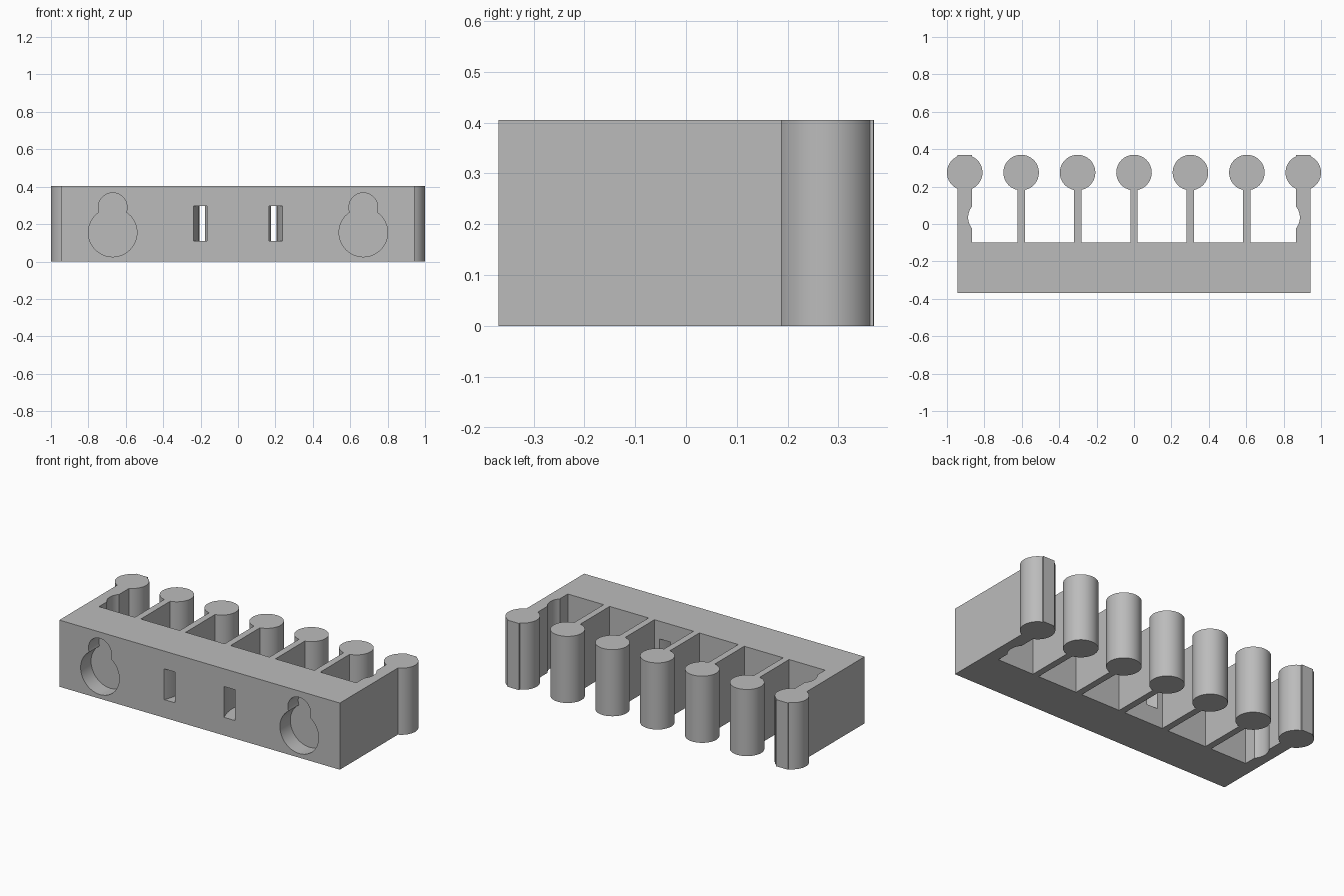
import bpy, bmesh, math

if "Cube" in bpy.data.objects:
    bpy.data.objects.remove(bpy.data.objects["Cube"])

H = 0.405          # height
Y0, Y1 = -0.369, 0.369
FLOOR = -0.10      # back face of the solid bar
R, CY, STEP = 0.095, 0.275, 0.3017

grey = bpy.data.materials.new("light grey")
grey.diffuse_color = (0.5, 0.5, 0.5, 1)
grey.use_nodes = True
grey.node_tree.nodes["Principled BSDF"].inputs["Base Color"].default_value = grey.diffuse_color


def arc(cx, cy, r, a0, a1, n):
    return [(cx + r * math.cos(a0 + (a1 - a0) * i / n),
             cy + r * math.sin(a0 + (a1 - a0) * i / n)) for i in range(n + 1)]


def prism(name, pts, lo, hi, axis="z"):
    """Extrude a closed 2D outline between lo and hi along z or y."""
    place = (lambda p, t: (p[0], p[1], t)) if axis == "z" else (lambda p, t: (p[0], t, p[1]))
    bm = bmesh.new()
    a = [bm.verts.new(place(p, lo)) for p in pts]
    b = [bm.verts.new(place(p, hi)) for p in pts]
    bm.faces.new(a)
    bm.faces.new(b[::-1])
    n = len(pts)
    for i in range(n):
        bm.faces.new((a[i], b[i], b[(i + 1) % n], a[(i + 1) % n]))
    bmesh.ops.recalc_face_normals(bm, faces=bm.faces)
    me = bpy.data.meshes.new(name)
    bm.to_mesh(me)
    bm.free()
    me.materials.append(grey)
    ob = bpy.data.objects.new(name, me)
    bpy.context.collection.objects.link(ob)
    return ob


# End wall: outer side, round post with square tip, grooved inner side
IN, OUT = 0.865, 0.943
PX = 3 * STEP
out_a = math.acos((OUT - PX) / R)
in_a = math.acos((IN - PX) / R)
g = math.acos(0.07 / 0.092)
end = [(OUT, Y0)]
end += arc(PX, CY, R, -out_a, out_a, 16)
end += [(OUT, Y1), (IN, Y1)]
end += arc(PX, CY, R, in_a, 2 * math.pi - in_a, 16)
end += arc(IN - 0.07, 0.035, 0.092, g, -g, 10)
end += [(IN, FLOOR)]

# Thin ribs, each ending in a round post
ribs = []
W = 0.02
d = math.asin(W / R)
for k in range(2, -3, -1):
    x = k * STEP
    ribs += [(x + W, FLOOR)]
    ribs += arc(x, CY, R, -math.pi / 2 + d, 1.5 * math.pi - d, 40)
    ribs += [(x - W, FLOOR)]

outline = end + ribs + [(-x, y) for x, y in reversed(end)]
rack = prism("rack_body", outline, 0, H)

cutters = []
for s in (-1, 1):
    # Blind keyhole pocket in the front face
    big, small, dist = 0.13, 0.077, 0.135
    a = (dist**2 + big**2 - small**2) / (2 * dist)
    h = math.sqrt(big**2 - a**2)
    t = math.atan2(a, h)
    u = math.atan2(a - dist, h)
    key = arc(0, 0.155, big, math.pi - t, 2 * math.pi + t, 40)
    key += arc(0, 0.155 + dist, small, u, math.pi - u, 24)[1:-1]
    cutters.append(prism("keyhole_cutter", [(s * 0.67 + x, z) for x, z in key],
                         Y0 - 0.05, Y0 + 0.10, "y"))
    # Curved tie slot through the bar, bowed towards the middle
    mid, half = (Y0 + FLOOR) / 2, (FLOOR - Y0) / 2
    ts = [-1.1 + 2.2 * i / 12 for i in range(13)]
    bow = [(0.17 - 0.033 * (1 - v * v) + 0.005 * v, mid + half * v) for v in ts]
    slot = [(s * (x + 0.073), y) for x, y in bow] + [(s * x, y) for x, y in reversed(bow)]
    cutters.append(prism("slot_cutter", slot, 0.11, 0.297))

for c in cutters:
    c.hide_render = True
    c.hide_set(True)
    m = rack.modifiers.new("cut", "BOOLEAN")
    m.operation, m.solver, m.object = "DIFFERENCE", "EXACT", c

# Apply the cuts and drop the helpers
dg = bpy.context.evaluated_depsgraph_get()
cut_mesh = bpy.data.meshes.new_from_object(rack.evaluated_get(dg))
rack.modifiers.clear()
rack.data = cut_mesh
for c in cutters:
    bpy.data.objects.remove(c)

# Smooth round surfaces, keep corners sharp
bpy.context.view_layer.objects.active = rack
rack.select_set(True)
bpy.ops.object.shade_smooth_by_angle(angle=math.radians(25))
